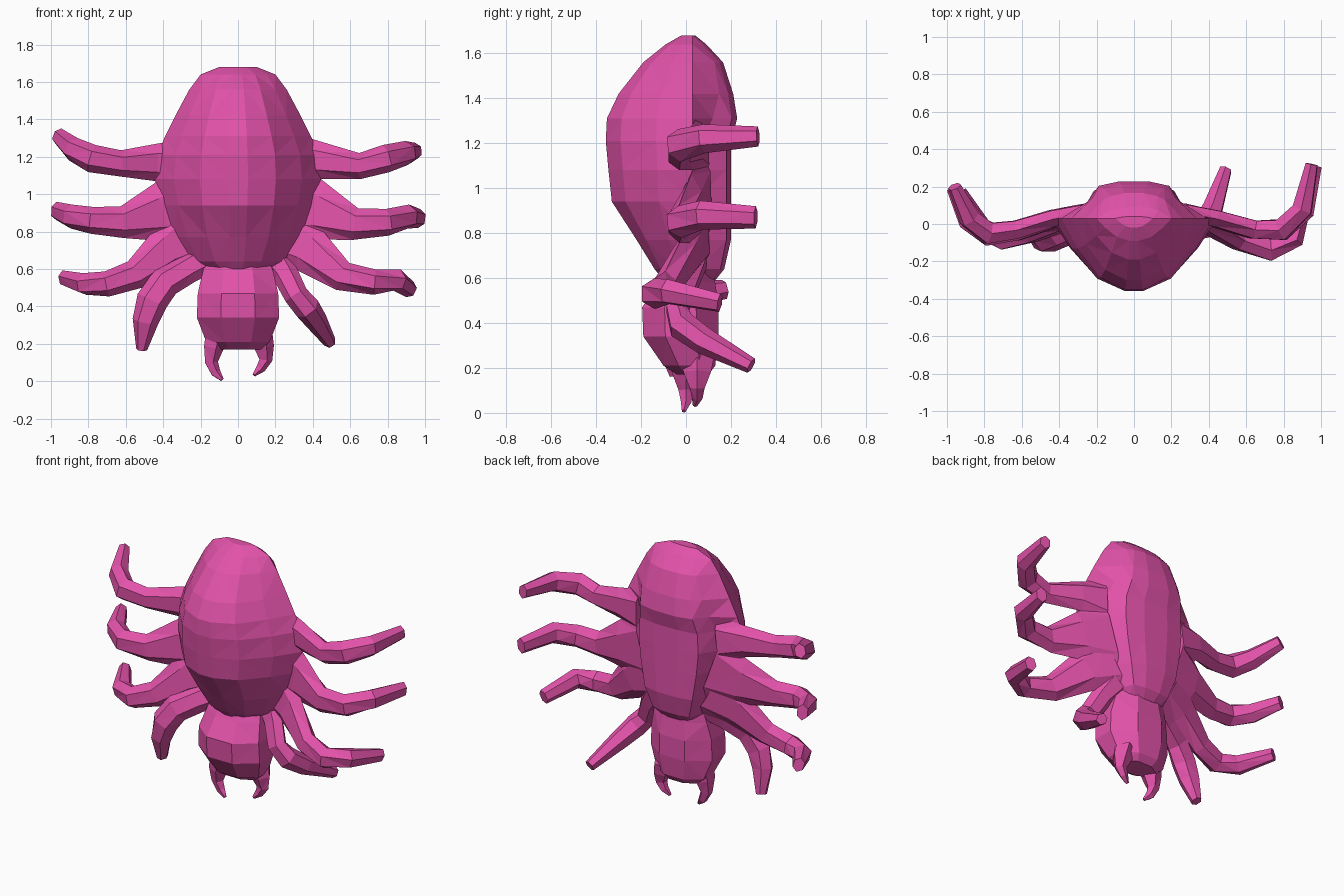
import bpy, bmesh, math
from mathutils import Vector

pink = bpy.data.materials.new("pink")
pink.diffuse_color = (0.76, 0.085, 0.40, 1)


def loft(name, rings):
    """Skin a list of equal-length point rings and cap both ends, flat shaded."""
    n = len(rings[0])
    bm = bmesh.new()
    rows = [[bm.verts.new(p) for p in r] for r in rings]
    for a, b in zip(rows, rows[1:]):
        for j in range(n):
            k = (j + 1) % n
            bm.faces.new((a[j], a[k], b[k], b[j]))
    bm.faces.new(rows[0][::-1])
    bm.faces.new(rows[-1])
    bmesh.ops.recalc_face_normals(bm, faces=bm.faces)
    # irregular low-poly facets
    bmesh.ops.triangulate(bm, faces=bm.faces)
    me = bpy.data.meshes.new(name)
    bm.to_mesh(me)
    bm.free()
    me.materials.append(pink)
    ob = bpy.data.objects.new(name, me)
    bpy.context.collection.objects.link(ob)
    return ob


def abdomen_ring(z, hw, yf, yb, groove, mid=0.03):
    """Domed front, sharp side edge, back ridge with a groove on each side."""
    half = [(0.12, yf), (0.46, mid + 0.83 * (yf - mid)), (0.77, mid + 0.42 * (yf - mid)),
            (1.0, mid),
            (0.64, mid + (0.72 - 0.68 * groove) * (yb - mid)),
            (0.48, mid + 0.88 * (yb - mid)), (0.2, yb)]
    right = [Vector((f * hw, y, z)) for f, y in half]
    left = [Vector((-p.x, p.y, z)) for p in reversed(right)]
    return right + left


# abdomen: z, half width, front y, back y, groove depth
loft("abdomen", [abdomen_ring(*r) for r in [
    (0.59, 0.18, -0.10, 0.13, 0.3),
    (0.64, 0.27, -0.14, 0.17, 0.8),
    (0.77, 0.355, -0.22, 0.20, 1.0),
    (0.94, 0.415, -0.33, 0.20, 1.0),
    (1.08, 0.445, -0.345, 0.20, 0.9),
    (1.21, 0.43, -0.357, 0.20, 0.7),
    (1.31, 0.39, -0.352, 0.228, 0.4),
    (1.42, 0.335, -0.30, 0.21, 0.1),
    (1.56, 0.26, -0.19, 0.165, 0.0),
    (1.64, 0.20, -0.09, 0.09, 0.0),
    (1.68, 0.10, -0.02, 0.04, 0.0)]])


def oval(z, hw, yf, yb, n=8):
    c, k = (yf + yb) / 2, 1 / math.cos(math.pi / n)
    return [Vector((hw * k * math.cos(a), c + (yb - yf) / 2 * k * math.sin(a), z))
            for a in [(i + 0.5) * 2 * math.pi / n for i in range(n)]]


# head
loft("head", [oval(*r) for r in [
    (0.17, 0.12, -0.04, 0.10), (0.21, 0.17, -0.10, 0.13), (0.34, 0.22, -0.19, 0.145),
    (0.47, 0.215, -0.195, 0.145), (0.58, 0.19, -0.12, 0.13), (0.68, 0.16, -0.06, 0.12)]])


def limb(name, path, wide, thin, n=6):
    """Tapered tube; 'wide' lies across the plane in which the limb curls."""
    pts = [Vector(p) for p in path]
    normal = (pts[-1] - pts[0]).cross(Vector((0, 1, 0))).normalized()
    rings = []
    for i, p in enumerate(pts):
        t = (pts[min(i + 1, len(pts) - 1)] - pts[max(i - 1, 0)]).normalized()
        u = (normal - t * normal.dot(t)).normalized()
        v = t.cross(u)
        rings.append([p + u * wide[i] * math.cos(a) + v * thin[i] * math.sin(a)
                      for a in [j * 2 * math.pi / n for j in range(n)]])
    return loft(name, rings)


# legs: flattened web-like roots, tips curled backward
legs = {
    "right_leg_1": [(.28, .06, 1.18), (.44, .03, 1.18), (.65, -.03, 1.15), (.79, -.03, 1.19), (.90, .08, 1.22), (.95, .32, 1.23)],
    "right_leg_2": [(.24, .07, .96), (.42, .03, .91), (.63, -.03, .84), (.80, -.03, .85), (.91, .07, .88), (.97, .31, .87)],
    "right_leg_3": [(.22, .06, .80), (.37, .01, .71), (.56, -.09, .56), (.73, -.14, .53), (.85, -.08, .54), (.92, .15, .49)],
    "right_leg_4": [(.18, .05, .68), (.25, .01, .58), (.31, -.04, .46), (.37, -.02, .39), (.42, .08, .32), (.49, .29, .21)],
    "left_leg_1": [(-.28, .06, 1.15), (-.44, .03, 1.17), (-.63, -.03, 1.165), (-.78, -.05, 1.19), (-.88, .03, 1.24), (-.96, .20, 1.31)],
    "left_leg_2": [(-.24, .07, .96), (-.41, .03, .90), (-.62, -.04, .85), (-.78, -.06, .86), (-.89, .02, .88), (-.97, .19, .91)],
    "left_leg_3": [(-.22, .06, .80), (-.37, .01, .71), (-.55, -.05, .57), (-.70, -.08, .52), (-.82, -.02, .52), (-.93, .17, .55)],
    "left_leg_4": [(-.16, .03, .66), (-.27, -.02, .60), (-.39, -.07, .53), (-.46, -.09, .43), (-.495, -.08, .32), (-.515, -.04, .17)],
}
widths = {"1": [.15, .10, .07, .075, .065, .045], "2": [.24, .16, .085, .072, .065, .05],
          "3": [.20, .13, .08, .068, .06, .045], "4": [.09, .07, .065, .07, .06, .035]}
for name, path in legs.items():
    wide = list(widths[name[-1]])
    if name == "left_leg_4":
        wide = [.09, .08, .085, .085, .07, .03]
    limb(name, path, wide, [.05, .05, .055, .065, .06, .036])

# fangs: small inward hooks under the head
for name, s, dy, dz in (("left_fang", -1, 0.0, 0.0), ("right_fang", 1, 0.05, 0.025)):
    limb(name, [(s * .12, dy, .25), (s * .135, dy, .18), (s * .145, dy, .10 + dz * .5),
                (s * .12, dy, .045 + dz), (s * .085, dy - .01, .008 + dz)],
         [.065, .058, .038, .028, .01], [.08, .065, .035, .025, .01], 5)
